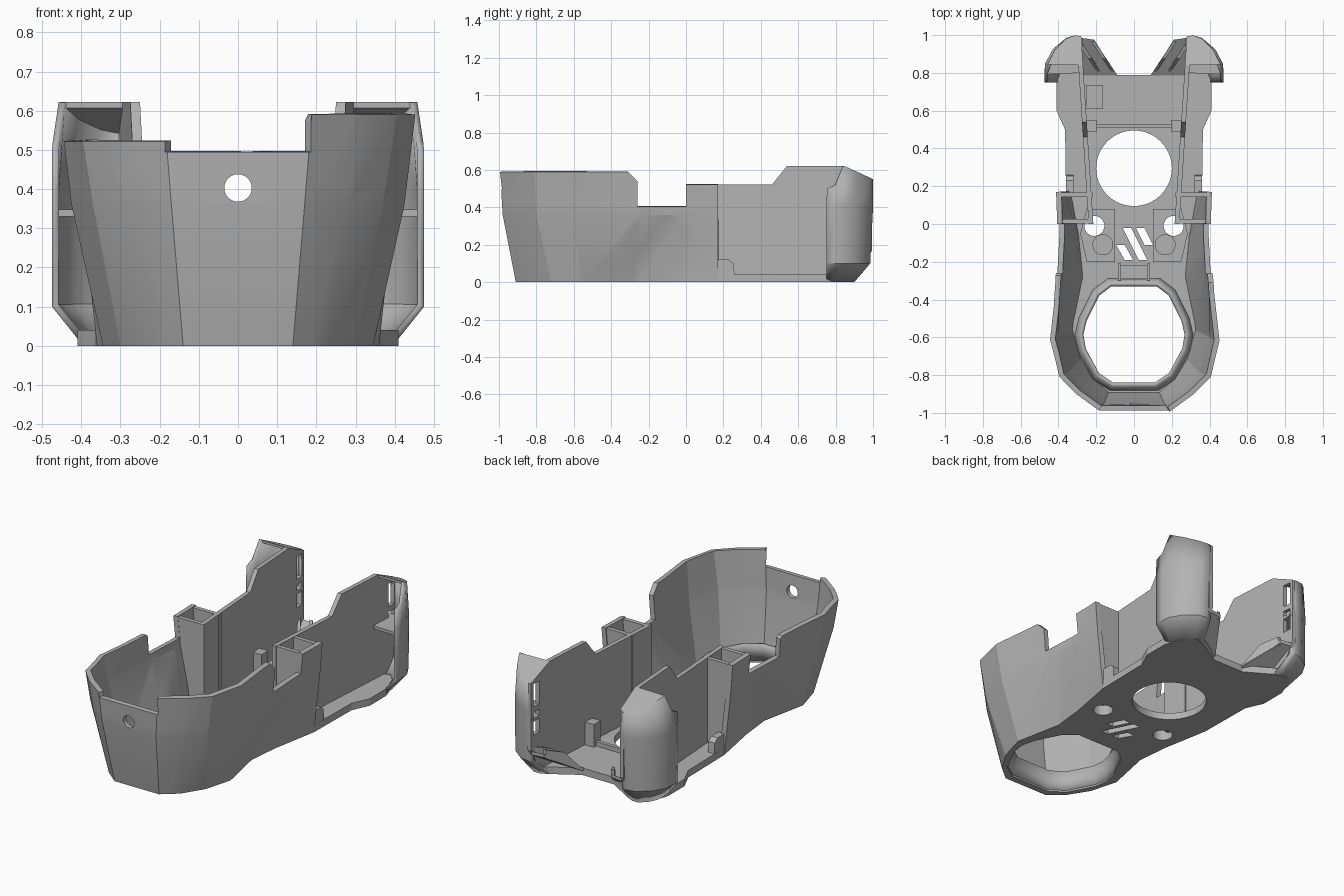
import bpy, bmesh, math
from mathutils import Vector

cube = bpy.data.objects.get("Cube")
if cube:
    bpy.data.objects.remove(cube)

grey = bpy.data.materials.new("mid grey")
grey.use_nodes = True
grey.diffuse_color = (0.45, 0.45, 0.45, 1)
grey.node_tree.nodes["Principled BSDF"].inputs["Base Color"].default_value = (0.45, 0.45, 0.45, 1)


def finish(name, bm, mirror=False):
    me = bpy.data.meshes.new(name)
    bm.to_mesh(me)
    bm.free()
    me.materials.append(grey)
    ob = bpy.data.objects.new(name, me)
    bpy.context.collection.objects.link(ob)
    if mirror:
        ob.modifiers.new("mirror", 'MIRROR').use_mirror_merge = False
    return ob


def activate(ob):
    bpy.ops.object.select_all(action='DESELECT')
    ob.select_set(True)
    bpy.context.view_layer.objects.active = ob


def slab(name, pts, vec, mirror=False):
    """Flat polygon pushed along a vector."""
    bm = bmesh.new()
    face = bm.faces.new([bm.verts.new(p) for p in pts])
    out = bmesh.ops.extrude_face_region(bm, geom=[face], use_keep_orig=True)
    verts = [v for v in out["geom"] if isinstance(v, bmesh.types.BMVert)]
    bmesh.ops.translate(bm, verts=verts, vec=vec)
    bmesh.ops.recalc_face_normals(bm, faces=bm.faces)
    return finish(name, bm, mirror)


def prism(name, pts, z0, z1, mirror=False):
    return slab(name, [(x, y, z0) for x, y in pts], (0, 0, z1 - z0), mirror)


def box(name, x0, x1, y0, y1, z0, z1, mirror=False):
    return prism(name, [(x0, y0), (x1, y0), (x1, y1), (x0, y1)], z0, z1, mirror)


def disc(cx, cy, r, n=40):
    return [(cx + r * math.cos(math.tau * i / n), cy + r * math.sin(math.tau * i / n)) for i in range(n)]


def ribbon(cols, closed=False):
    """Triangulated surface of columns running round an outline, alike on both sides."""
    bm = bmesh.new()
    grid = [[bm.verts.new(p) for p in c] for c in cols]
    for i in range(len(grid) - (not closed)):
        a, b = grid[i], grid[(i + 1) % len(grid)]
        for j in range(len(a) - 1):
            p, q, r, s = a[j], b[j], b[j + 1], a[j + 1]
            tris = ((p, q, r), (p, r, s)) if p.co.x + q.co.x >= 0 else ((p, q, s), (q, r, s))
            for t in tris:
                bm.faces.new(t)
    return bm


def thicken(ob, thick, offset=-1):
    sol = ob.modifiers.new("wall", 'SOLIDIFY')
    sol.thickness, sol.offset = thick, offset


def cut(ob, cutters):
    activate(ob)
    for m in list(ob.modifiers):
        bpy.ops.object.modifier_apply(modifier=m.name)
    for c in cutters:
        m = ob.modifiers.new("cut", 'BOOLEAN')
        m.object, m.operation, m.solver = c, 'DIFFERENCE', 'EXACT'
        bpy.ops.object.modifier_apply(modifier=m.name)
    for c in cutters:
        bpy.data.objects.remove(c)


def smooth(ob, degrees):
    activate(ob)
    bpy.ops.object.shade_smooth_by_angle(angle=math.radians(degrees))


# Faceted front shell: (x, y) at base, middle and rim
half = [((.14, -.91), (.17, -.98), (.19, -.995)),
        ((.225, -.84), (.28, -.9), (.32, -.9)),
        ((.30, -.72), (.37, -.8), (.41, -.81)),
        ((.345, -.56), (.425, -.6), (.455, -.62)),
        ((.29, -.29), (.40, -.22), (.425, -.35)),
        ((.31, -.1), (.39, -.04), (.415, -.1)),
        ((.36, .17), (.40, .17), (.42, .17))]
levels = (0, .36, .61)
right = [[(x, y, z) for (x, y), z in zip(c, levels)] for c in half]
left = [[(-x, y, z) for x, y, z in c] for c in reversed(right)]
bm = ribbon(left + right)


def rim(p):
    """Height of the rim above a point of the shell."""
    if p.y < -.6 and abs(p.x) < .187:
        return .495
    if p.y > 0:
        return .522
    if p.y > -.26:
        return .405
    return min(.59, .28 - p.y) if p.x > 0 else min(.522, .25 - p.y)


# Score the shell along the rim lines, then drop what stands above
planes = [((s * .187, 0, 0), (1, 0, 0)) for s in (-1, 1)]
planes += [((0, y, 0), (0, 1, 0)) for y in (-.26, 0)]
planes += [((0, 0, z), (0, 0, 1)) for z in (.405, .495, .522, .59)]
planes += [((0, 0, z), (0, 1, 1)) for z in (.28, .25)]
for co, no in planes:
    bmesh.ops.bisect_plane(bm, geom=bm.verts[:] + bm.edges[:] + bm.faces[:], dist=1e-5,
                           plane_co=co, plane_no=Vector(no).normalized())
high = [f for f in bm.faces if f.calc_center_median().z > rim(f.calc_center_median())]
bmesh.ops.delete(bm, geom=high, context='FACES')
shell = finish("front_shell", bm)
thicken(shell, .028)
cut(shell, [slab("port_cutter", [(x, -1.2, z) for x, z in disc(0, .403, .035)], (0, .5, 0))])
smooth(shell, 12)

# Floor with its openings
edge = [c[0] for c in half] + [(.365, .5), (.41, .6), (.41, .75), (.37, .86),
                               (.33, .9), (.25, .88), (.10, .79)]
floor = prism("floor", edge + [(-x, y) for x, y in reversed(edge)], 0, .04)
ring = [(.11, -.84), (.185, -.79), (.255, -.66), (.268, -.585), (.25, -.51), (.185, -.38), (.12, -.33)]
ring += [(-x, y) for x, y in reversed(ring)]


def scaled(s):
    return [(x * s, -.585 + (y + .585) * s) for x, y in ring]


slots = [[(-.06, -.02), (-.015, -.02), (.07, -.19), (.025, -.19)],
         [(-.095, -.11), (-.05, -.11), (-.005, -.19), (-.05, -.19)],
         [(.01, -.02), (.055, -.02), (.1, -.11), (.055, -.11)]]
cut(floor, [prism("ring_cutter", scaled(1.12), -.1, .2),
            prism("round_cutter", disc(0, .295, .2, 64), -.1, .2)]
    + [prism("slot_cutter", s, -.1, .2) for s in slots]
    + [prism("screw_cutter", disc(s * .21, -.01, .053), -.1, .2) for s in (-1, 1)])

# Sloped sleeve round the front opening
sleeve = finish("front_sleeve", ribbon([[(*a, .0), (*b, .05), (*c, .11)] for a, b, c in
                                        zip(scaled(1.13), scaled(1.08), scaled(1))], True))
thicken(sleeve, .02, 1)
smooth(sleeve, 35)

# Raised pads with screw holes and bosses
pad = prism("screw_pad", [(.1, -.2), (.25, -.2), (.285, -.05), (.25, .08), (.1, .08)], .03, .06, True)
cut(pad, [prism("pad_cutter", disc(s * .21, -.01, .053), -.1, .2) for s in (-1, 1)])
prism("pad_boss", disc(.165, -.11, .055), .05, .068, True)
box("latch_block", -.08, .08, -.29, -.22, .03, .08)
box("latch_rail", .07, .085, -.3, -.21, .03, .1, True)
box("cross_rib", -.25, .25, .51, .53, .03, .065)
box("wall_clip", .195, .255, .49, .55, .03, .17, True)
box("floor_step", -.255, -.165, .61, .735, .03, .055)

# Rear side walls, splayed towards the back, with two slots each
side = [(.0, .02), (.0, .522), (.46, .522), (.54, .622), (.84, .622), (.995, .55),
        (.995, .17), (.96, .1), (.9, .02)]
wall = slab("rear_side_wall", [(.215 + .065 * y, y, z) for y, z in side], (.025, 0, 0), True)
cut(wall, [box("slot_cutter", -.6, .6, .925, .975, z, z + .13) for z in (.25, .41)])

# Open sleeves where the shell meets the rear walls
for name, y in (("sleeve_front", .002), ("sleeve_back", .143)):
    slab(name, [(.22, y, .03), (.315 + .15 * y, y, .03), (.38, y, .36), (.4, y, .52), (.22, y, .52)],
         (0, .024, 0), True)
slab("ledge_tab", [(.32, y, z) for y, z in
                   [(.16, .03), (.16, .12), (.23, .12), (.255, .1), (.26, .03)]], (.04, 0, 0), True)

# Rounded rear corner pods: base, chamfer, middle and top
cols = [[(.395, .75, 0), (.475, .75, .1), (.475, .75, .4), (.475, .755, .5)],
        [(.395, .78, 0), (.475, .80, .1), (.475, .80, .4), (.473, .80, .52)],
        [(.39, .82, 0), (.47, .85, .1), (.47, .85, .4), (.458, .845, .622)],
        [(.37, .86, 0), (.43, .92, .1), (.43, .925, .4), (.42, .92, .588)],
        [(.33, .90, 0), (.36, .975, .1), (.36, .985, .4), (.36, .98, .56)],
        [(.29, .90, 0), (.31, .985, .1), (.31, 1, .4), (.31, 1, .55)],
        [(.25, .88, 0), (.28, .975, .1), (.28, .99, .4), (.28, .99, .552)]]
pod = finish("rear_pod", ribbon(cols))
thicken(pod, .018)
pod.modifiers.new("mirror", 'MIRROR').use_mirror_merge = False
smooth(pod, 30)
slab("pod_cap", [c[-1] for c in cols[2:]] + [(.27, .84, .622)], (0, 0, -.015), True)
slab("pod_shelf", [(c[2][0] - .008, c[2][1] - .008, .33) for c in cols[1:]] + [(.28, .8, .33)],
     (0, 0, .018), True)

# Ramps and ribs at the back edge
slab("rear_ramp", [(.09, .785, .02), (.28, .785, .02), (.28, .985, .14), (.21, .975, .14)],
     (0, 0, .02), True)
for k in (0, 1):
    d = Vector((.075 * k, 0, 0))
    slab("ramp_rib", [Vector(p) + d for p in [(.09, .79, .03), (.205, .965, .13), (.205, .965, .18),
                                              (.15, .88, .15)]], (.02, 0, 0), True)
